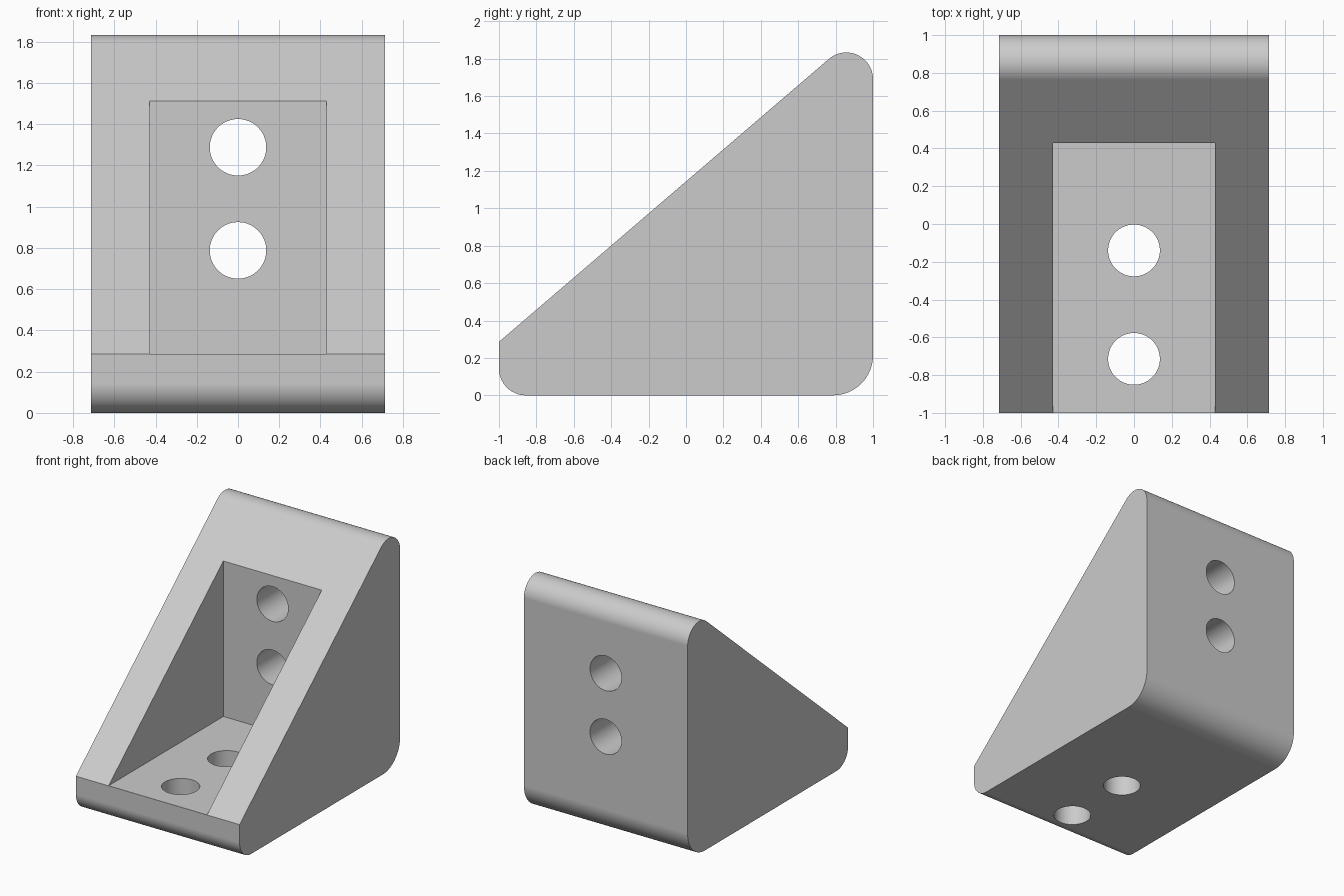
import bpy, bmesh
from math import sin, cos, pi, radians, atan2

if "Cube" in bpy.data.objects:
    bpy.data.objects.remove(bpy.data.objects["Cube"])

HALF_WIDTH = 0.714
EDGE_Z = 0.286                   # height of the front lip and pocket floor
SLOPE = 6 / 7
HOLE_RADIUS = 0.137

grey = bpy.data.materials.new("plain grey")
grey.use_nodes = True
grey.diffuse_color = (0.6, 0.6, 0.6, 1)
grey.node_tree.nodes["Principled BSDF"].inputs["Base Color"].default_value = (0.6, 0.6, 0.6, 1)


def arc(cy, cz, r, start, end, steps=16):
    return [(cy + r * cos(start + (end - start) * i / steps),
             cz + r * sin(start + (end - start) * i / steps)) for i in range(steps + 1)]


def prism(name, profile, half_width):
    """Extrude a (y, z) outline along x."""
    bm = bmesh.new()
    face = bm.faces.new([bm.verts.new((-half_width, y, z)) for y, z in profile])
    result = bmesh.ops.extrude_face_region(bm, geom=[face])
    moved = [v for v in result["geom"] if isinstance(v, bmesh.types.BMVert)]
    bmesh.ops.translate(bm, verts=moved, vec=(2 * half_width, 0, 0))
    bmesh.ops.recalc_face_normals(bm, faces=bm.faces)
    mesh = bpy.data.meshes.new(name)
    bm.to_mesh(mesh)
    bm.free()
    obj = bpy.data.objects.new(name, mesh)
    bpy.context.collection.objects.link(obj)
    mesh.materials.append(grey)
    return obj


def drill(name, location, tilt):
    bpy.ops.mesh.primitive_cylinder_add(vertices=64, radius=HOLE_RADIUS, depth=0.8,
                                        location=location, rotation=(tilt, 0, 0))
    obj = bpy.context.object
    obj.name = name
    obj.data.materials.append(grey)
    return obj


# Wedge body with rounded lower corners and rounded top
lean = atan2(SLOPE, 1)
outline = [(-1, EDGE_Z)]
outline += arc(-0.857, 0.143, 0.143, pi, 1.5 * pi)
outline += arc(0.786, 0.214, 0.214, -pi / 2, 0)
outline += arc(0.857, 1.69, 0.143, 0, pi / 2 + lean, 24)
bracket = prism("corner_bracket", outline, HALF_WIDTH)

# Pocket and bolt hole cutters
floor = EDGE_Z + 0.0005
cutters = [prism("pocket_cutter", [(-1.3, floor), (0.43, floor), (0.43, 2.2), (-1.3, 2.2)], 0.429)]
for y in (-0.714, -0.14):
    cutters.append(drill("floor_hole_cutter", (0, y, 0.1), 0))
for z in (0.788, 1.288):
    cutters.append(drill("wall_hole_cutter", (0, 0.75, z), pi / 2))

bpy.ops.object.select_all(action="DESELECT")
bracket.select_set(True)
bpy.context.view_layer.objects.active = bracket
for cutter in cutters:
    cutter.hide_render = True
    mod = bracket.modifiers.new("cut", "BOOLEAN")
    mod.operation = "DIFFERENCE"
    mod.solver = "EXACT"
    mod.object = cutter
    bpy.ops.object.modifier_apply(modifier=mod.name)
    bpy.data.objects.remove(cutter)

# Smooth curves, flat planes
bpy.ops.object.shade_smooth_by_angle(angle=radians(30))
weighted = bracket.modifiers.new("flat planes", "WEIGHTED_NORMAL")
weighted.keep_sharp = True
